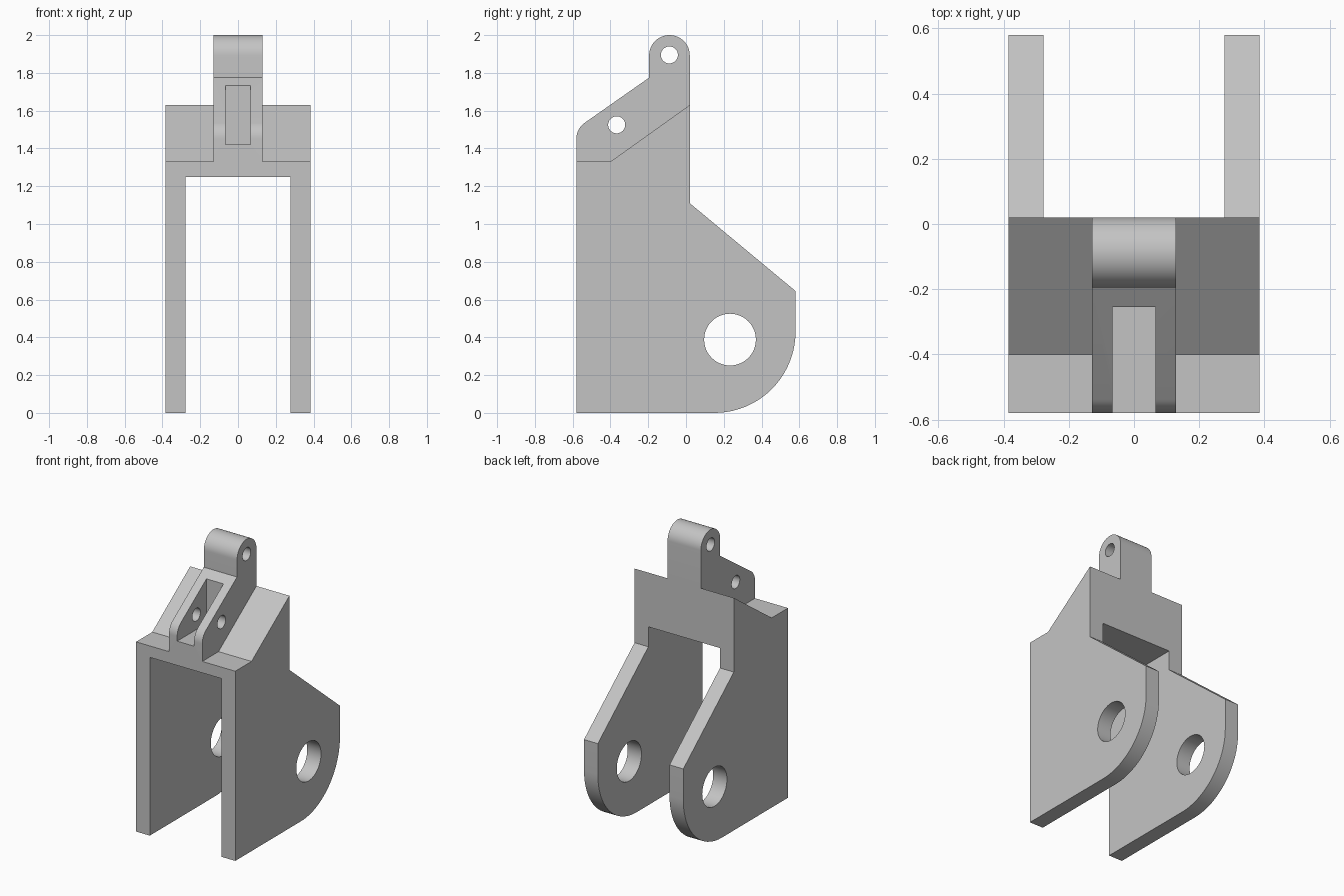
import bpy
import bmesh
from math import cos, sin, radians
from mathutils import Matrix

cube = bpy.data.objects.get("Cube")
if cube:
    bpy.data.objects.remove(cube, do_unlink=True)

# One plain grey for the whole casting
GREY = (0.55, 0.55, 0.55, 1)
grey = bpy.data.materials.new("plain grey")
grey.use_nodes = True
grey.diffuse_color = GREY
grey.node_tree.nodes["Principled BSDF"].inputs["Base Color"].default_value = GREY


def arc(cy, cz, r, start, end, steps=20):
    """Points of an arc in the side plane, angles in degrees from +y."""
    angles = [radians(start + (end - start) * i / steps) for i in range(steps + 1)]
    return [(cy + r * cos(a), cz + r * sin(a)) for a in angles]


def make_object(name, bm):
    bmesh.ops.recalc_face_normals(bm, faces=bm.faces)
    mesh = bpy.data.meshes.new(name)
    bm.to_mesh(mesh)
    bm.free()
    mesh.materials.append(grey)
    obj = bpy.data.objects.new(name, mesh)
    bpy.context.collection.objects.link(obj)
    return obj


def side_extrusion(name, profile, half_width):
    """Extrude a (y, z) profile symmetrically along x."""
    bm = bmesh.new()
    face = bm.faces.new([bm.verts.new((-half_width, y, z)) for y, z in profile])
    new = bmesh.ops.extrude_face_region(bm, geom=[face])["geom"]
    verts = [v for v in new if isinstance(v, bmesh.types.BMVert)]
    bmesh.ops.translate(bm, verts=verts, vec=(2 * half_width, 0, 0))
    return make_object(name, bm)


def box(name, half_width, y0, y1, z0, z1):
    return side_extrusion(name, [(y0, z0), (y1, z0), (y1, z1), (y0, z1)], half_width)


def pin(name, y, z, r, steps=48):
    return side_extrusion(name, arc(y, z, r, 0, 360, steps)[:-1], 1)


def cut(obj, cutter):
    """Subtract the cutter, then discard it."""
    cutter.hide_render = True
    mod = obj.modifiers.new("cut", 'BOOLEAN')
    mod.operation = 'DIFFERENCE'
    mod.solver = 'EXACT'
    mod.object = cutter
    bpy.context.view_layer.objects.active = obj
    bpy.ops.object.modifier_apply(modifier=mod.name)
    bpy.data.objects.remove(cutter, do_unlink=True)


FRONT, BACK = -0.58, 0.02
shoulder = [(BACK, 1.63), (-0.4, 1.33), (FRONT, 1.33)]

# Forked yoke: two legs with rounded heels joined by a bridge
yoke = side_extrusion(
    "yoke",
    [(FRONT, 0)] + arc(0.15, 0.43, 0.43, -90, 0) + [(0.58, 0.645), (BACK, 1.11)] + shoulder,
    0.385)
cut(yoke, box("leg_gap", 0.278, -1, 1, -1, 1.25))
cut(yoke, pin("axle_hole", 0.233, 0.388, 0.137))

# Lug on the bridge: sloped clevis at the front, rounded eye at the top
lug = side_extrusion(
    "lug",
    shoulder
    + arc(-0.48, 1.453, 0.1, 180, 125, 10)
    + [(-0.195, 1.775)]
    + arc(-0.0875, 1.8925, 0.1075, 180, 0, 32),
    0.129)
cut(lug, pin("eye_hole", -0.088, 1.895, 0.045))
cut(lug, pin("clevis_hole", -0.367, 1.525, 0.045))

# Clevis slot, just grazing the sloped shoulder beneath
for part in (lug, yoke):
    cut(part, box("clevis_slot", 0.066, -1, -0.255, 1.42, 2.2))

# Smooth the rounded faces, keep the edges sharp
for part in (yoke, lug):
    bpy.ops.object.select_all(action='DESELECT')
    part.select_set(True)
    bpy.context.view_layer.objects.active = part
    bpy.ops.object.shade_smooth_by_angle(angle=radians(25))
